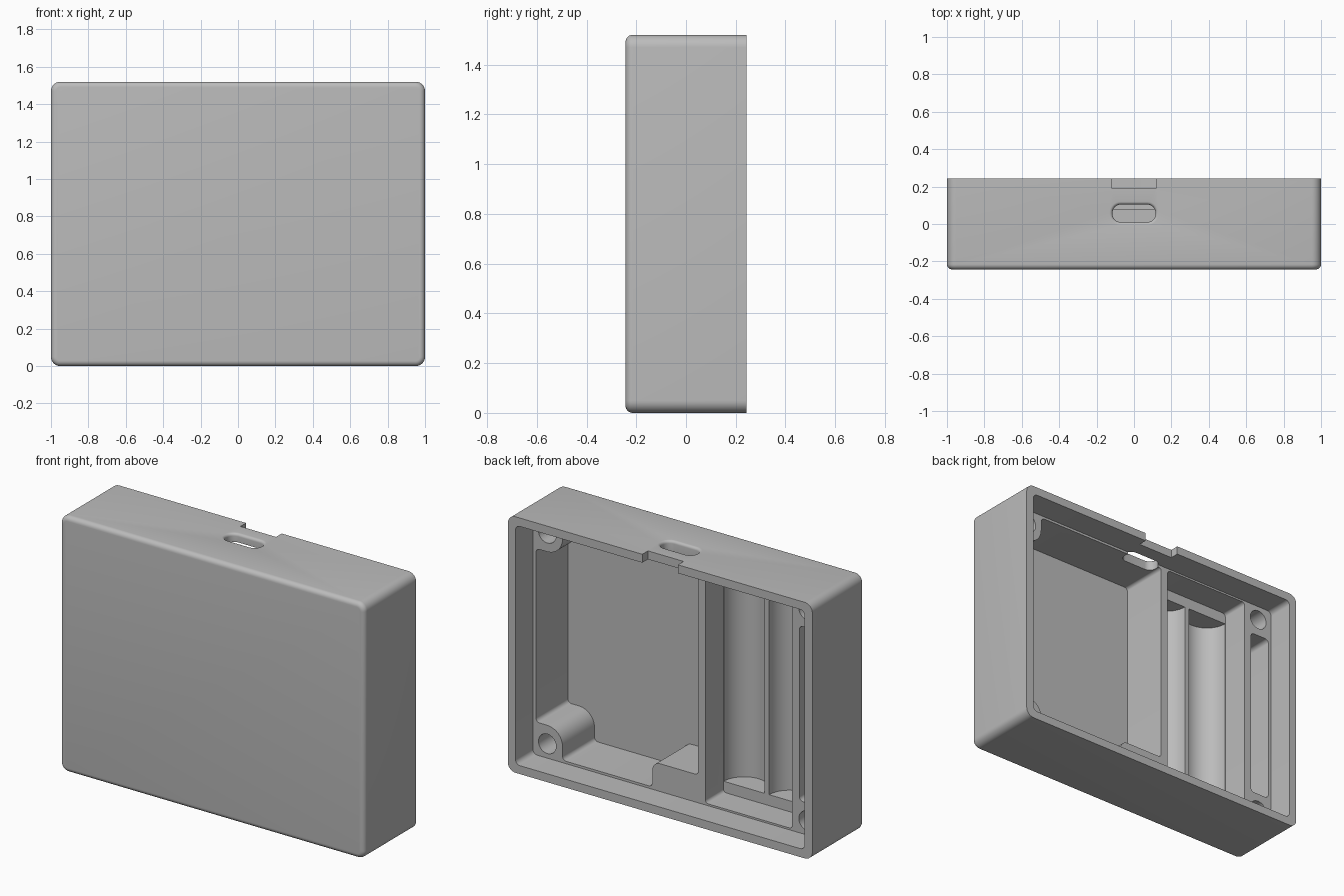
import bpy, bmesh, math
from mathutils import Vector

if "Cube" in bpy.data.objects:
    bpy.data.objects.remove(bpy.data.objects["Cube"])

Y0, Y1 = -0.243, 0.243      # front face and open back rim
SHELF = 0.08                # shelf inside the rim
FLOOR = -0.22               # inner floor of the pockets
H = 1.52

grey = bpy.data.materials.new("light grey plastic")
grey.diffuse_color = (0.5, 0.5, 0.5, 1)
grey.use_nodes = True
grey.node_tree.nodes["Principled BSDF"].inputs["Base Color"].default_value = grey.diffuse_color


def rounded(points, seg=8):
    """Outline from (a, b, radius) corners, each replaced by an arc."""
    out = []
    for i, (a, b, r) in enumerate(points):
        p = Vector((a, b))
        u = (Vector(points[i - 1][:2]) - p).normalized()
        v = (Vector(points[(i + 1) % len(points)][:2]) - p).normalized()
        half = u.angle(v) / 2
        centre = p + (u + v).normalized() * (r / math.sin(half))
        s = p + u * (r / math.tan(half)) - centre
        e = p + v * (r / math.tan(half)) - centre
        sweep = s.angle_signed(e)
        a0 = math.atan2(s.y, s.x)
        for k in range(seg + 1):
            t = a0 - sweep * k / seg
            out.append((centre.x + r * math.cos(t), centre.y + r * math.sin(t)))
    return out


def rect(a0, a1, b0, b1, r):
    return rounded([(a0, b0, r), (a1, b0, r), (a1, b1, r), (a0, b1, r)])


def circle(a, b, r, n=40):
    return [(a + r * math.cos(2 * math.pi * i / n), b + r * math.sin(2 * math.pi * i / n))
            for i in range(n)]


def loft(name, sections, axis, front_bevel=0):
    """Solid through (outline, position) sections stacked along y or z."""
    bm = bmesh.new()
    rings = []
    for outline, h in sections:
        rings.append([bm.verts.new((a, h, b) if axis == "y" else (a, b, h)) for a, b in outline])
    n = len(rings[0])
    for lo, hi in zip(rings, rings[1:]):
        for i in range(n):
            bm.faces.new((lo[i], lo[(i + 1) % n], hi[(i + 1) % n], hi[i]))
    first = bm.faces.new(rings[0])
    bm.faces.new(rings[-1])
    bmesh.ops.recalc_face_normals(bm, faces=bm.faces)
    if front_bevel:
        bmesh.ops.bevel(bm, geom=list(first.edges), offset=front_bevel, segments=6,
                        profile=0.5, affect="EDGES")
    me = bpy.data.meshes.new(name)
    bm.to_mesh(me)
    bm.free()
    ob = bpy.data.objects.new(name, me)
    bpy.context.collection.objects.link(ob)
    me.materials.append(grey)
    return ob


def prism(name, outline, h0, h1, axis="y", **kw):
    return loft(name, [(outline, h0), (outline, h1)], axis, **kw)


# Outer shell with soft corners and a rounded front edge
case = prism("enclosure_body", rect(-1, 1, 0, H, 0.05), Y0, Y1, front_bevel=0.028)

cutters = []
# Lid recess inside the rim
cutters.append(prism("lid_recess", rect(-0.95, 0.95, 0.05, H - 0.05, 0.03), SHELF, 0.4))

# Board pocket, shaped around two screw bosses and a lower block
cutters.append(prism("board_pocket", rounded([
    (0.755, 0.064, 0.025), (0.755, 0.245, 0.1), (0.93, 0.245, 0.025),
    (0.93, H - 0.245, 0.025), (0.755, H - 0.245, 0.1), (0.755, H - 0.064, 0.025),
    (-0.135, H - 0.064, 0.02), (-0.135, 0.215, 0.02),
    (0.165, 0.215, 0.05), (0.165, 0.064, 0.025)]), FLOOR, 0.15))

# Battery well with two half-round cradles
cutters.append(prism("battery_well", rect(-0.753, -0.183, 0.061, H - 0.061, 0.02), -0.09, 0.151))
for i, x in enumerate((-0.319, -0.617)):
    cutters.append(prism(f"battery_cradle_{i}", circle(x, -0.09, 0.134, 64), 0.126, H - 0.126, "z"))

# Narrow side slot
cutters.append(prism("side_slot", rect(-0.93, -0.80, 0.24, H - 0.24, 0.025), FLOOR, 0.152))

# Screw holes
for i, (x, z) in enumerate([(sx * 0.855, zz) for sx in (-1, 1) for zz in (0.135, H - 0.135)]):
    cutters.append(prism(f"screw_hole_{i}", circle(x, z, 0.058), -0.17, 0.153))

# Cable port through the top wall, with a flared mouth
sections = [(rect(-0.115, 0.115, 0.01, 0.104, 0.044), 1.40)]
for k in range(6):
    t = math.pi / 2 * k / 5
    g = 0.016 * (1 - math.cos(t))
    sections.append((rect(-0.115 - g, 0.115 + g, 0.01 - g, 0.104 + g, 0.044 + g),
                     H - 0.016 + 0.016 * math.sin(t)))
sections.append((sections[-1][0], H + 0.05))
cutters.append(loft("cable_port", sections, "z"))

# Lid notch in the top rim
cutters.append(prism("lid_notch", [(-0.117, 0.19), (0.117, 0.19), (0.117, 0.4), (-0.117, 0.4)],
                     1.44, 1.6, "z"))

# Cut everything, then bake the result
for c in cutters:
    m = case.modifiers.new(c.name, "BOOLEAN")
    m.operation, m.solver, m.object = "DIFFERENCE", "EXACT", c
deps = bpy.context.evaluated_depsgraph_get()
baked = bpy.data.meshes.new_from_object(case.evaluated_get(deps))
case.modifiers.clear()
case.data = baked
for c in cutters:
    bpy.data.objects.remove(c)

bpy.context.view_layer.objects.active = case
case.select_set(True)
bpy.ops.object.shade_smooth_by_angle(angle=math.radians(30))
